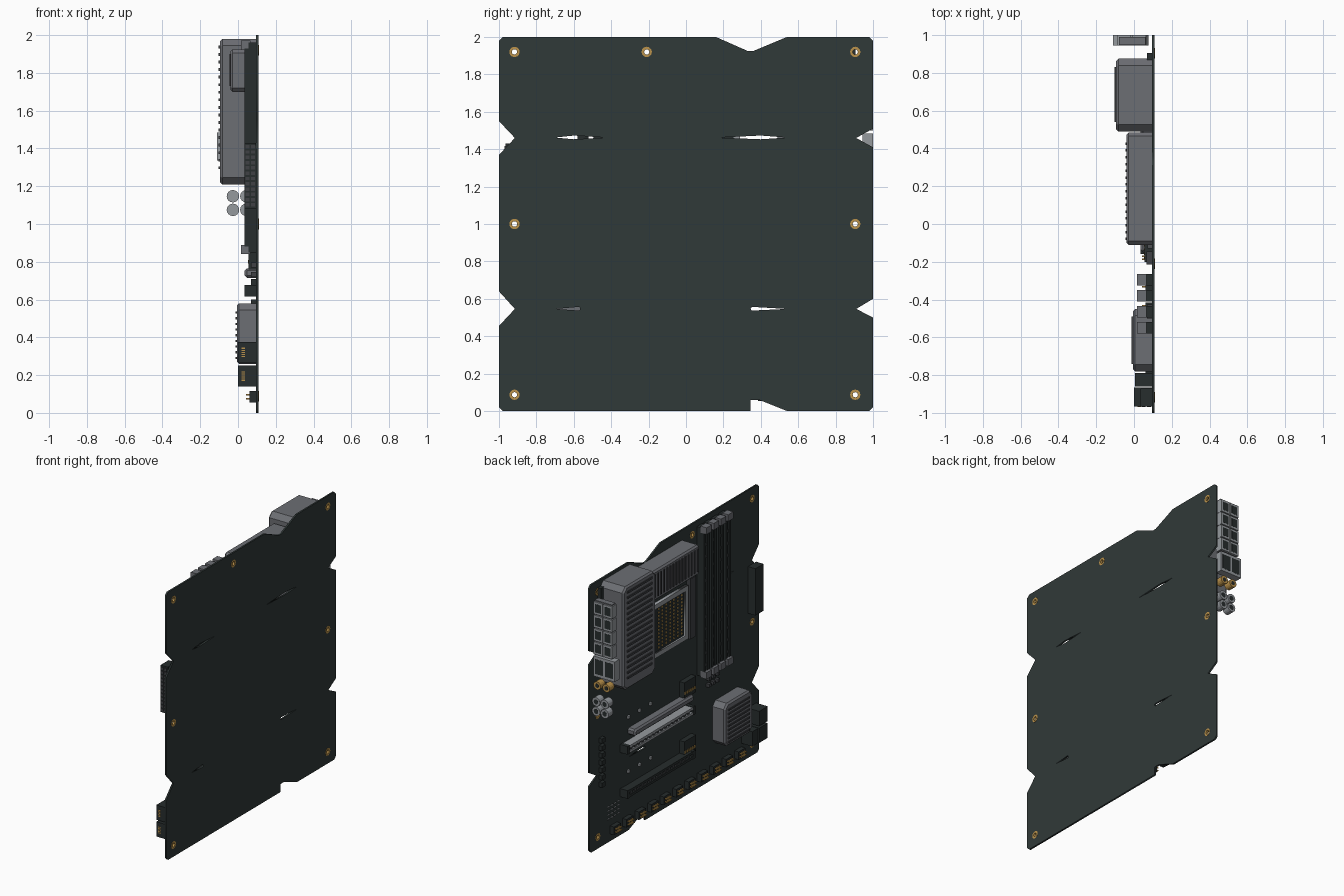
import bpy, bmesh
from math import sin, cos, pi, radians
from mathutils import Matrix

cube = bpy.data.objects.get("Cube")
if cube:
    bpy.data.objects.remove(cube, do_unlink=True)


def material(name, r, g, b):
    m = bpy.data.materials.new(name)
    m.use_nodes = True
    m.diffuse_color = (r, g, b, 1)
    m.node_tree.nodes["Principled BSDF"].inputs["Base Color"].default_value = (r, g, b, 1)
    return m


BOARD = material("board green black", .030, .041, .040)
BLACK = material("connector black", .020, .026, .026)
GREY = material("heatsink grey", .150, .156, .172)
DARK = material("rib charcoal", .050, .053, .058)
STEEL = material("port steel", .30, .32, .34)
GOLD = material("contact gold", .50, .29, .07)

FACE = .096  # component side of the board


def link(name, mesh, mat):
    ob = bpy.data.objects.new(name, mesh)
    mesh.materials.append(mat)
    bpy.context.collection.objects.link(ob)
    return ob


def boxes(name, mat, items):
    """One object from boxes given as x, y and z ranges."""
    bm = bmesh.new()
    for x0, x1, y0, y1, z0, z1 in items:
        mtx = Matrix.Translation(((x0 + x1) / 2, (y0 + y1) / 2, (z0 + z1) / 2))
        mtx = mtx @ Matrix.Diagonal((x1 - x0, y1 - y0, z1 - z0, 1))
        bmesh.ops.create_cube(bm, size=1, matrix=mtx)
    me = bpy.data.meshes.new(name)
    bm.to_mesh(me)
    bm.free()
    return link(name, me, mat)


def circle(y, z, r, n=12):
    return [(y + r * cos(2 * pi * i / n), z + r * sin(2 * pi * i / n)) for i in range(n)]


def sheet(name, mat, x0, x1, loops):
    """Plate in the y-z plane; inner loops become holes."""
    cu = bpy.data.curves.new(name, 'CURVE')
    cu.dimensions = '2D'
    cu.fill_mode = 'BOTH'
    cu.extrude = (x1 - x0) / 2
    for pts in loops:
        sp = cu.splines.new('POLY')
        sp.points.add(len(pts) - 1)
        for p, (y, z) in zip(sp.points, pts):
            p.co = (y, z, 0, 1)
        sp.use_cyclic_u = True
    tmp = bpy.data.objects.new(name + " curve", cu)
    bpy.context.collection.objects.link(tmp)
    deps = bpy.context.evaluated_depsgraph_get()
    me = bpy.data.meshes.new_from_object(tmp.evaluated_get(deps))
    bpy.data.objects.remove(tmp, do_unlink=True)
    me.transform(Matrix.Translation(((x0 + x1) / 2, 0, 0))
                 @ Matrix(((0, 0, 1, 0), (1, 0, 0, 0), (0, 1, 0, 0), (0, 0, 0, 1))))
    me.materials.clear()
    return link(name, me, mat)


def chamfered(name, mat, x0, x1, y0, y1, z0, z1, c):
    """Block with cut corners and a thin bevel round its face."""
    pts = [(y0 + c, z0), (y1 - c, z0), (y1, z0 + c), (y1, z1 - c),
           (y1 - c, z1), (y0 + c, z1), (y0, z1 - c), (y0, z0 + c)]
    bm = bmesh.new()
    low = bm.faces.new([bm.verts.new((x1, y, z)) for y, z in pts])
    top = bmesh.ops.extrude_face_region(bm, geom=[low])["geom"]
    for v in [g for g in top if isinstance(g, bmesh.types.BMVert)]:
        v.co.x = x0
    rim = [e for e in bm.edges if all(abs(v.co.x - x0) < 1e-5 for v in e.verts)]
    bmesh.ops.bevel(bm, geom=rim, offset=.012, segments=1, affect='EDGES')
    bmesh.ops.recalc_face_normals(bm, faces=bm.faces)
    me = bpy.data.meshes.new(name)
    bm.to_mesh(me)
    bm.free()
    return link(name, me, mat)


def tube(name, mat, x, z, r, y0, y1, hole):
    """Round socket along y: a ring, with a dark core set back."""
    for part, m, ra, ya, yb in ((name, mat, r, y0, y1), (name + "_bore", BLACK, hole, y1 - .01, y1 + .001)):
        bm = bmesh.new()
        bmesh.ops.create_cone(bm, cap_ends=True, segments=16, radius1=ra, radius2=ra, depth=yb - ya,
                              matrix=Matrix.Translation((x, (ya + yb) / 2, z)) @ Matrix.Rotation(radians(90), 4, 'X'))
        me = bpy.data.meshes.new(part)
        bm.to_mesh(me)
        bm.free()
        link(part, me, m)


# Circuit board with edge notches, slits and screw holes
outline = [(-.98, 0), (.345, 0), (.345, .06), (.39, .06), (.54, 0), (.98, 0), (1, .02),
           (1, .5), (.91, .546), (1, .6), (1, 1.41), (.91, 1.46), (1, 1.51), (1, 1.98), (.98, 2),
           (.54, 2), (.36, 1.925), (.33, 1.925), (.16, 2), (-.98, 2), (-1, 1.98),
           (-1, 1.55), (-.915, 1.46), (-1, 1.37), (-1, .64), (-.915, .546), (-1, .455), (-1, .02)]
slits = [[(a, z), (m, z - .009), (b, z), (m, z + .011)] for a, m, b, z in
         ((-.7, -.6, -.43, 1.462), (.17, .4, .54, 1.462), (-.7, -.57, -.565, .546), (.345, .352, .54, .546))]
holes = [(-.917, 1.92), (-.21, 1.92), (.905, 1.92), (-.917, 1), (.905, 1), (-.917, .087), (.905, .087)]
sheet("circuit_board", BOARD, FACE, .109, [outline] + slits + [circle(y, z, .02) for y, z in holes])
for y, z in holes:
    sheet("screw_ring", GOLD, FACE - .002, .11, [circle(y, z, .028), circle(y, z, .014)])

# Finned heatsinks
chamfered("port_heatsink", GREY, -.095, FACE, .49, .875, 1.21, 1.98, .036)
boxes("port_heatsink_ribs", DARK,
      [(-.102, -.094, .54, .83, 1.29 + .04 * i, 1.305 + .04 * i) for i in range(17)])
chamfered("upper_heatsink", GREY, -.04, FACE, -.11, .485, 1.70, 1.925, .02)
boxes("upper_heatsink_ribs", DARK,
      [(-.046, -.039, y, y + .013, 1.73, 1.90) for y in [-.085 + .036 * i for i in range(15)]])
chamfered("chipset_heatsink", GREY, -.006, FACE, -.78, -.45, .26, .58, .035)
boxes("chipset_heatsink_ribs", DARK,
      [(-.012, -.005, -.74, -.49, .285 + .03 * i, .297 + .03 * i) for i in range(9)])

# Processor socket
y0, y1, z0, z1 = -.13, .29, 1.18, 1.58
sheet("socket_frame", STEEL, .072, FACE, [[(y0, z0), (y1, z0), (y1, z1), (y0, z1)],
      [(y0 + .035, z0 + .035), (y1 - .035, z0 + .035), (y1 - .035, z1 - .035), (y0 + .035, z1 - .035)]])
boxes("socket_bed", BLACK, [(.084, FACE, y0 + .03, y1 - .03, z0 + .03, z1 - .03)])
boxes("socket_contacts", GOLD,
      [(.08, .085, y, y + .012, z, z + .012) for y in [-.07 + .045 * i for i in range(7)]
       for z in [1.235 + .026 * j for j in range(12)]])
boxes("socket_latch", DARK, [(.066, FACE, -.215, -.145, 1.17, 1.62)])

# Memory slots
for y in (-.295, -.38, -.465, -.55):
    boxes("memory_slot", BLACK, [(.035, FACE, y - .03, y - .008, .88, 1.93),
                                 (.035, FACE, y + .008, y + .03, .88, 1.93),
                                 (.055, FACE, y - .03, y + .03, .85, 1.96)])
    boxes("memory_slot_keys", DARK, [(.04, .056, y - .009, y + .009, z, z + .02)
                                     for z in [.92 + .09 * i for i in range(12)]])
    boxes("memory_clips", GREY, [(.015, .065, y - .03, y + .03, z, z + .05) for z in (.84, 1.922)])

# Expansion slots and the drive cover
chamfered("drive_cover", GREY, .035, FACE, -.15, .55, .715, .765, .012)
for name, mat, z in (("steel_slot", STEEL, .62), ("plain_slot", BLACK, .29)):
    boxes(name, mat, [(.035, FACE, -.13, .62, z, z + .018), (.035, FACE, -.13, .62, z + .037, z + .055),
                      (.06, FACE, -.13, .62, z, z + .055)])
    boxes(name + "_ends", BLACK, [(.034, FACE, a, a + .03, z - .003, z + .058) for a in (-.16, .61)])
    boxes(name + "_teeth", DARK, [(.04, .061, y, y + .022, z + .017, z + .038)
                                  for y in [-.1 + .045 * i for i in range(16)]])
for z in (.76, .32):
    boxes("drive_socket", BLACK, [(.056, FACE, -.2, -.06, z, z + .12)])
    boxes("drive_socket_contacts", GOLD, [(.052, .057, y, y + .012, z + .03, z + .05)
                                          for y in [-.185 + .022 * i for i in range(6)]])
boxes("drive_standoffs", STEEL, [(.08, FACE, y - .01, y + .01, z - .01, z + .01)
                                 for y in (.55, .42, .29) for z in (.85, .445)])

# Rear ports
boxes("data_ports", STEEL, [(x, x + .072, .945, 1, 1.5 + .1 * i, 1.592 + .1 * i)
                            for x in (-.088, -.009) for i in range(4)])
boxes("data_port_spine", GREY, [(-.08, .062, .947, .99, 1.5, 1.9)])
boxes("data_port_openings", BLACK, [(x + .012, x + .06, .995, 1.001, 1.515 + .1 * i, 1.577 + .1 * i)
                                    for x in (-.088, -.009) for i in range(4)])
boxes("network_port", STEEL, [(-.11, .065, .945, 1, 1.335, 1.485)])
boxes("network_port_openings", BLACK, [(x, x + .068, .995, 1.001, 1.355, 1.465) for x in (-.098, -.016)])
for x in (-.04, .035):
    tube("antenna_socket", GOLD, x, 1.27, .03, .945, 1, .015)
for x in (-.027, .044):
    for z in (1.075, 1.147):
        tube("audio_jack", STEEL, x, z, .033, .945, 1, .018)

# Power connector on the front edge
boxes("main_power_connector", BLACK, [(.035, FACE, -.965, -.87, 1.08, 1.43)])
boxes("main_power_ridges", DARK, [(x, x + .022, -.97, -.964, z, z + .018) for x in (.04, .068)
                                  for z in [1.092 + .028 * i for i in range(12)]])
boxes("side_power_connector", BLACK, [(.07, FACE, .80, .905, 1.85, 1.95)])

# Drive cable connectors on the front edge
boxes("cable_connectors", BLACK, [(0, FACE, -.965, -.865, z, z + .11) for z in (.14, .265)]
      + [(.005, FACE, -.86, -.79, .14, .25)])
boxes("cable_contacts", GOLD, [(.018, .036, -.968, -.964, z + .03 + .011 * i, z + .036 + .011 * i)
                               for z in (.14, .265) for i in range(5)])

# Pin headers along the bottom edge
rows = [.72 - .147 * i for i in range(11)]
boxes("pin_headers", BLACK, [(.062, FACE, y - .04, y + .04, .055, .115) for y in rows])
boxes("header_pins", GOLD, [(.042, .063, y + d - .004, y + d + .004, z, z + .008)
                            for y in rows for d in (-.024, -.008, .008, .024) for z in (.07, .092)])

# Small surface parts
boxes("audio_capacitors", BLACK, [(.07, FACE, .85, .89, .455 + .055 * i, .49 + .055 * i) for i in range(7)])
boxes("resistors", STEEL, [(.09, FACE, .65 + .04 * i, .672 + .04 * i, .17 + .03 * j, .178 + .03 * j)
                           for i in range(4) for j in range(4)])
boxes("board_capacitors", DARK, [(.07, FACE, -.40 - .05 * i, -.375 - .05 * i, z, z + .025)
                                 for i in range(3) for z in (.72, .77)])
